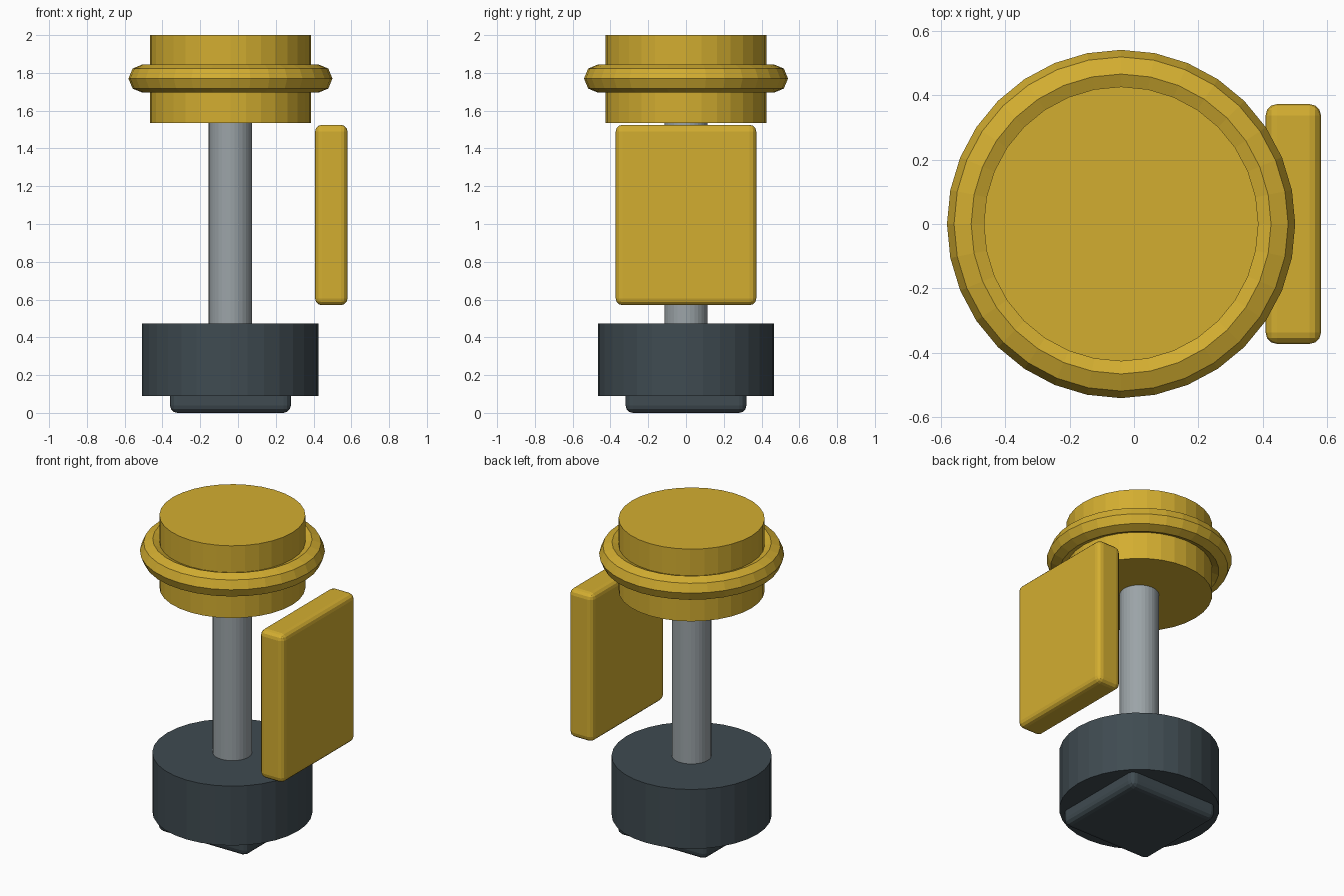
import bpy

if "Cube" in bpy.data.objects:
    bpy.data.objects.remove(bpy.data.objects["Cube"])


def material(name, rgb):
    m = bpy.data.materials.new(name)
    m.diffuse_color = (*rgb, 1.0)
    m.use_nodes = True
    m.node_tree.nodes["Principled BSDF"].inputs["Base Color"].default_value = m.diffuse_color
    return m


gold = material("gold", (0.65, 0.42, 0.03))
slate = material("dark slate", (0.050, 0.070, 0.082))
steel = material("steel grey", (0.33, 0.37, 0.39))

AXIS_X = -0.04  # the round parts share this vertical axis


def finish(name, mat):
    ob = bpy.context.object
    ob.name = name
    ob.data.materials.append(mat)
    return ob


def drum(name, radius, z0, z1, mat):
    bpy.ops.mesh.primitive_cylinder_add(
        vertices=32, radius=radius, depth=z1 - z0,
        location=(AXIS_X, 0, (z0 + z1) / 2))
    return finish(name, mat)


def rounded_box(name, low, high, bevel, mat):
    bpy.ops.mesh.primitive_cube_add(
        size=1, location=[(a + b) / 2 for a, b in zip(low, high)])
    ob = finish(name, mat)
    size = [b - a for a, b in zip(low, high)]
    for v in ob.data.vertices:
        v.co = [c * s for c, s in zip(v.co, size)]
    mod = ob.modifiers.new("rounded edges", 'BEVEL')
    mod.width = bevel
    mod.segments = 3
    return ob


# Base: square foot under a round drum
rounded_box("foot", (AXIS_X - 0.32, -0.32, 0.0), (AXIS_X + 0.32, 0.32, 0.16), 0.04, slate)
drum("base_drum", 0.467, 0.09, 0.472, slate)

# Shaft and cap
drum("shaft", 0.115, 0.45, 1.56, steel)
drum("cap", 0.426, 1.535, 2.0, gold)

# Ring around the cap
bpy.ops.mesh.primitive_torus_add(
    major_radius=0.465, minor_radius=0.075, major_segments=32,
    minor_segments=8, location=(AXIS_X, 0, 1.77))
finish("cap_ring", gold)

# Free-standing side panel
rounded_box("side_panel", (0.408, -0.372, 0.57), (0.58, 0.372, 1.525), 0.036, gold)
